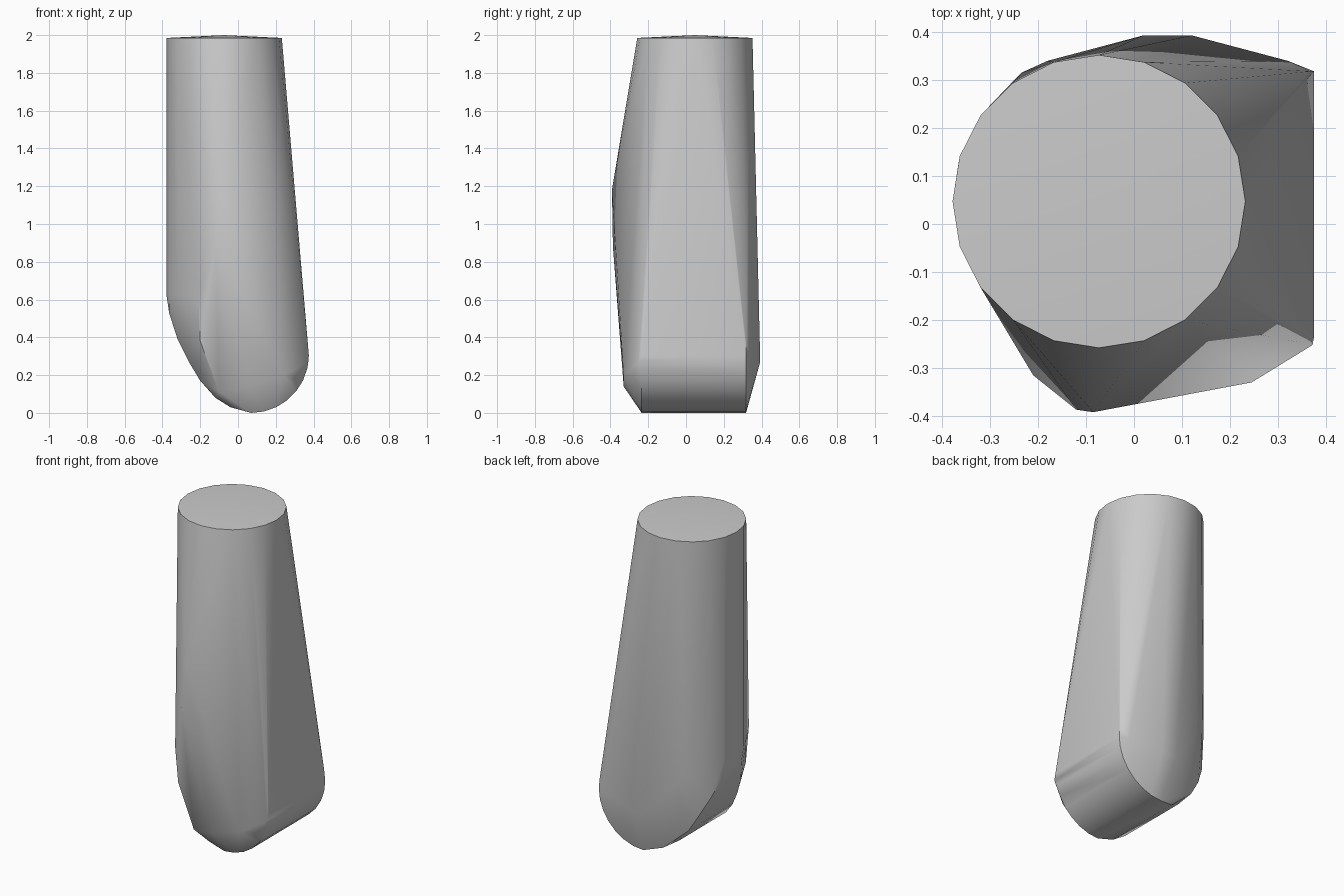
import bpy, bmesh, math

old = bpy.data.objects.get("Cube")
if old:
    bpy.data.objects.remove(old, do_unlink=True)

points = []

# Round top rim with a barely raised centre
R = 0.305
cx, cy = -0.073, 0.047
for i in range(20):
    a = math.tau * i / 20
    points.append((cx + R * math.cos(a), cy + R * math.sin(a), 1.985))
points.append((cx, cy, 2.0))

# Left-hand tube side, ending lower down
for i in range(7, 14):
    a = math.tau * i / 20
    points.append((cx + R * math.cos(a), cy + R * math.sin(a), 0.62))

# Rounded foot: a cylinder lying front to back
for i in range(-1, 8):
    a = -math.pi * i / 14
    x, z = 0.07 + R * math.cos(a), 0.305 + R * math.sin(a)
    points += [(x, -0.235, z), (x, 0.318, z)]

# Heel curve: (x, z, front y, back y)
for x, z, front, back in [(-0.04, 0.03, -0.23, 0.28), (-0.12, 0.08, -0.22, 0.24),
                          (-0.20, 0.17, -0.17, 0.26), (-0.26, 0.27, -0.13, 0.25),
                          (-0.32, 0.39, -0.08, 0.21), (-0.365, 0.53, -0.02, 0.13)]:
    points += [(x, front, z), (x, back, z)]

# Back bulge
points += [(0.02, 0.393, 0.27), (0.12, 0.393, 0.27), (0.32, 0.34, 0.3),
           (-0.18, 0.34, 0.5), (-0.235, 0.315, 0.55)]

# Front ridge and toe corners
points += [(-0.085, -0.392, 1.18), (-0.12, -0.387, 0.88), (-0.21, -0.315, 0.6),
           (-0.2, -0.3, 0.38), (-0.1, -0.29, 0.11), (0.05, -0.33, 0.14),
           (0.245, -0.33, 0.2), (0.372, -0.252, 0.27)]

# Wrap everything in one skin
bm = bmesh.new()
for p in points:
    bm.verts.new(p)
hull = bmesh.ops.convex_hull(bm, input=bm.verts[:])
loose = {g for g in hull["geom_interior"] + hull["geom_unused"]
         if isinstance(g, bmesh.types.BMVert)}
bmesh.ops.delete(bm, geom=list(loose), context="VERTS")
bmesh.ops.recalc_face_normals(bm, faces=bm.faces[:])
mesh = bpy.data.meshes.new("tapered_body")
bm.to_mesh(mesh)
bm.free()
body = bpy.data.objects.new("tapered_body", mesh)
bpy.context.collection.objects.link(body)

# Plain grey
grey = bpy.data.materials.new("plain_grey")
grey.use_nodes = True
colour = (0.6, 0.6, 0.6, 1)
grey.diffuse_color = colour
grey.node_tree.nodes["Principled BSDF"].inputs["Base Color"].default_value = colour
mesh.materials.append(grey)

bpy.context.view_layer.objects.active = body
body.select_set(True)
bpy.ops.object.shade_smooth_by_angle(angle=math.radians(30))
